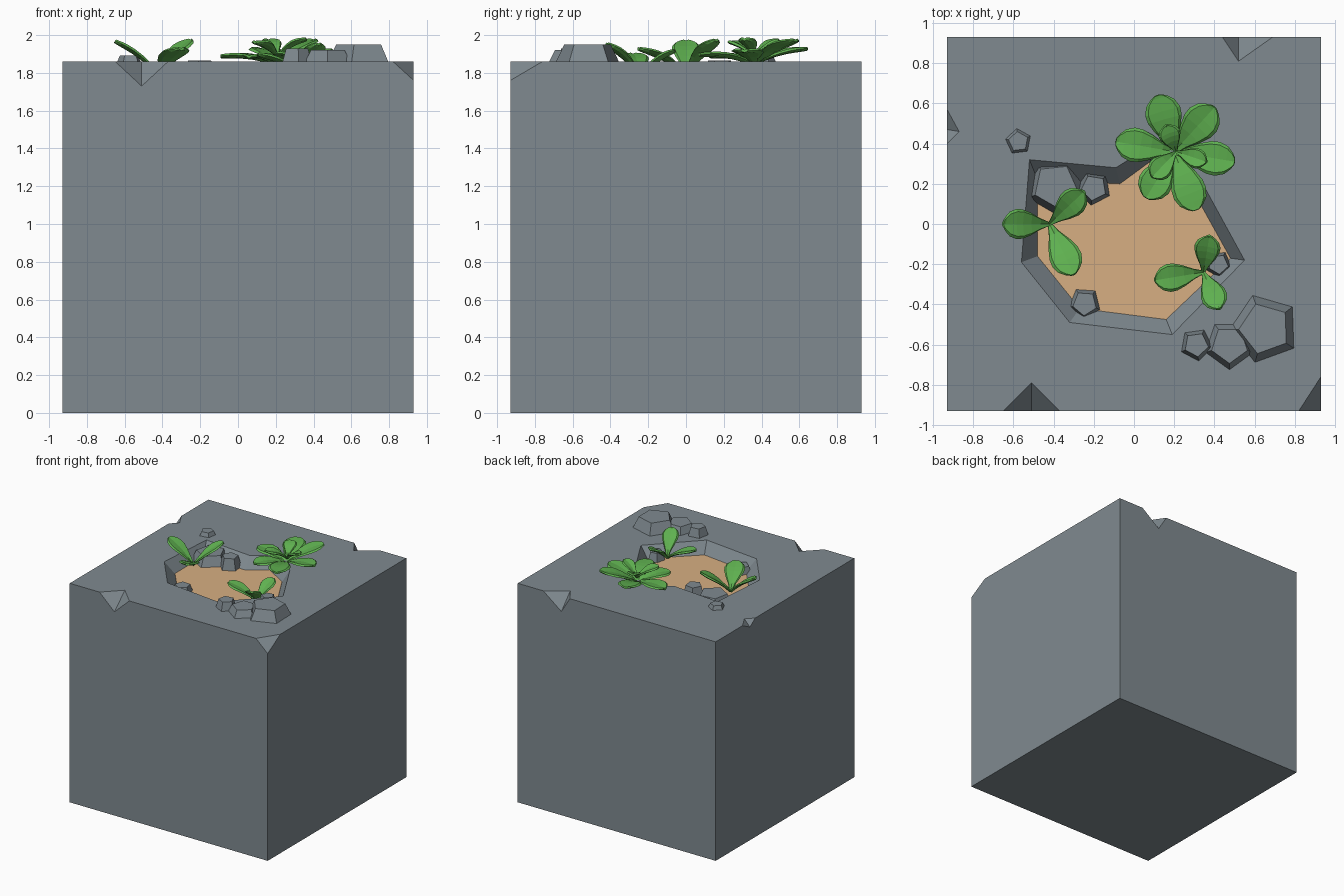
import bpy, bmesh, math
from mathutils import Vector, Matrix

if "Cube" in bpy.data.objects:
    bpy.data.objects.remove(bpy.data.objects["Cube"])


def material(name, rgb):
    m = bpy.data.materials.new(name)
    m.diffuse_color = (*rgb, 1)
    m.use_nodes = True
    m.node_tree.nodes["Principled BSDF"].inputs["Base Color"].default_value = m.diffuse_color
    return m


STONE = material("grey stone", (0.215, 0.255, 0.28))
SAND = material("tan sand", (0.68, 0.43, 0.225))
GREEN = material("leaf green", (0.115, 0.44, 0.08))
TOP, FLOOR, H = 1.86, 1.77, 0.93


def make(name, bm, mat):
    bmesh.ops.recalc_face_normals(bm, faces=bm.faces)
    me = bpy.data.meshes.new(name)
    bm.to_mesh(me)
    bm.free()
    me.materials.append(mat)
    ob = bpy.data.objects.new(name, me)
    bpy.context.collection.objects.link(ob)
    return ob


def loft(name, rings, mat):
    """Closed skin over a list of equal-length rings."""
    bm = bmesh.new()
    vs = [[bm.verts.new(p) for p in r] for r in rings]
    n = len(rings[0])
    for a, b in zip(vs, vs[1:]):
        for i in range(n):
            j = (i + 1) % n
            bm.faces.new((a[i], a[j], b[j], b[i]))
    bm.faces.new(vs[0])
    bm.faces.new(vs[-1])
    return make(name, bm, mat)


def cut(ob, cutter):
    mod = ob.modifiers.new("cut", 'BOOLEAN')
    mod.operation = 'DIFFERENCE'
    mod.solver = 'EXACT'
    mod.object = cutter
    bpy.context.view_layer.objects.active = ob
    bpy.ops.object.modifier_apply(modifier=mod.name)
    bpy.data.objects.remove(cutter)


def chip(pts, pivot):
    """Tetrahedral cutter, enlarged about a point on the surfaces that stay."""
    bm = bmesh.new()
    vs = [bm.verts.new(pivot + (Vector(p) - pivot) * 1.5) for p in pts]
    for f in ((0, 1, 2), (0, 1, 3), (0, 2, 3), (1, 2, 3)):
        bm.faces.new([vs[i] for i in f])
    return make("chip_cutter", bm, STONE)


# Stone block
bm = bmesh.new()
bmesh.ops.create_cube(bm, size=1, matrix=Matrix.Translation((0, 0, TOP / 2))
                      @ Matrix.Diagonal((2 * H, 2 * H, TOP, 1)))
block = make("stone_block", bm, STONE)

# Sunken pit with sloping walls
rim = [(.55, -.18), (.32, .24), (.1, .4), (-.09, .28),
       (-.52, .32), (-.56, -.19), (-.32, -.49), (.19, -.55)]
bed = [(.48, -.17), (.28, .19), (.08, .31), (-.07, .20),
       (-.48, .22), (-.48, -.16), (-.27, -.42), (.16, -.475)]
ring = lambda pts, z: [(x, y, z) for x, y in pts]
cut(block, loft("pit_cutter", [ring(bed, FLOOR - .004), ring(rim, TOP), ring(rim, TOP + .2)], STONE))

# Chipped edges: ends a and b, inner point p on top, low point q on the side
for a, b, p, q, low in [
        ((-.65, -H), (-.37, -H), (-.51, -.79), (-.51, -H), 1.73),
        ((.44, H), (.69, H), (.52, .81), (.52, H), 1.73),
        ((-H, .57), (-H, .40), (-.87, .46), (-H, .47), 1.81)]:
    pts = [(*a, TOP), (*b, TOP), (*p, TOP), (*q, low)]
    cut(block, chip(pts, (Vector(pts[2]) + Vector(pts[3])) / 2))

# Chipped corner
pts = [(.82, -H, TOP), (H, -.76, TOP), (H, -H, 1.76), (H, -H, TOP)]
cut(block, chip(pts, sum((Vector(p) for p in pts[:3]), Vector()) / 3))

# Sand bed
loft("sand_bed", [ring(bed, FLOOR - .006), ring(bed, FLOOR)], SAND)


# Five-sided rocks: x, y, radius, turn, base z, top z
def rock(name, x, y, r, turn, z0, z1):
    def pent(rad, z):
        return [(x + rad * math.cos(math.radians(turn + 72 * i)),
                 y + rad * math.sin(math.radians(turn + 72 * i)), z) for i in range(5)]
    loft(name, [pent(r, z0 - .01), pent(r * .72, z1)], STONE)


for i, r in enumerate([
        (.65, -.52, .18, 110, TOP, 1.95), (.475, -.60, .13, -90, TOP, 1.92),
        (.31, -.60, .085, -82, TOP, 1.93), (-.575, .41, .07, 25, TOP, 1.893),
        (-.39, .19, .155, 60, FLOOR, 1.85), (-.20, .18, .09, 45, FLOOR, 1.865),
        (-.245, -.395, .085, 50, FLOOR, 1.825), (.42, -.20, .07, 60, FLOOR, 1.84)]):
    rock(f"rock_{i + 1}", *r)


# Thick cupped leaf from base to tip
STATIONS = [(0, .12), (.2, .38), (.4, .74), (.58, .97), (.72, 1), (.86, .82), (.95, .5), (1, .22)]
SECTION = [(-1, 0), (-.82, .8), (0, .2), (.82, .8), (1, 0), (.65, -.8), (0, -1.3), (-.65, -.8)]


def leaf(name, base, tip, width, arch=.02, th=.014):
    base, tip = Vector(base), Vector(tip)
    d = tip - base
    side = Vector((d.y, -d.x, 0)).normalized()
    up = side.cross(d).normalized()
    rings = []
    for t, w in STATIONS:
        c = base + d * t + Vector((0, 0, arch * math.sin(math.pi * t)))
        k = th * (.6 + .4 * w)
        rings.append([c + side * (u * w * width / 2) + up * (v * k) for u, v in SECTION])
    loft(name, rings, GREEN)


# Plants: base point, then leaf tips with widths
plants = {
    "left_plant": ((-.42, 0, 1.80), [
        (-.65, 0, 1.97, .15), (-.25, .16, 1.975, .14), (-.30, -.25, 1.93, .16)]),
    "right_plant": ((.345, -.24, 1.79), [
        (.375, -.06, 1.92, .13), (.105, -.28, 1.90, .14), (.425, -.42, 1.955, .13)]),
    "back_plant": ((.2, .36, 1.85), [
        (.12, .64, 1.93, .18), (.40, .58, 1.975, .18), (.50, .31, 1.92, .17),
        (.31, .07, 1.90, .17), (.06, .13, 1.89, .17), (-.09, .41, 1.89, .17)]),
    "back_plant_crown": ((.21, .36, 1.89), [
        (.16, .49, 1.975, .11), (.36, .31, 1.98, .10), (.09, .235, 1.965, .12)]),
}
for name, (base, tips) in plants.items():
    for i, (x, y, z, w) in enumerate(tips):
        leaf(f"{name}_leaf_{i + 1}", base, (x, y, z), w)
